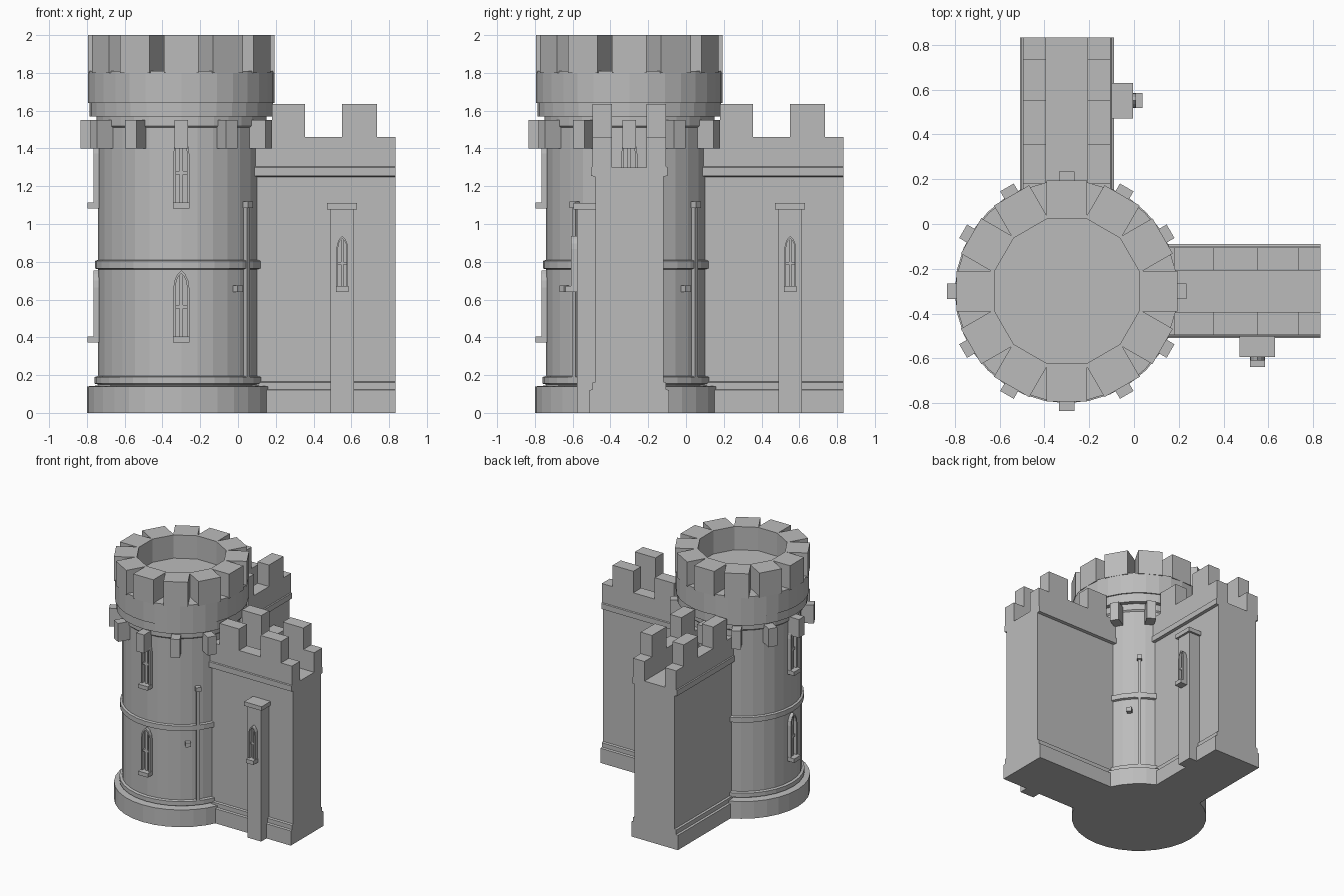
import bpy, bmesh
from math import pi, radians, cos, sin
from mathutils import Matrix, Vector

if "Cube" in bpy.data.objects:
    bpy.data.objects.remove(bpy.data.objects["Cube"], do_unlink=True)

stone = bpy.data.materials.new("grey stone")
stone.use_nodes = True
GREY = (0.5, 0.5, 0.5, 1)
stone.diffuse_color = GREY
stone.node_tree.nodes["Principled BSDF"].inputs["Base Color"].default_value = GREY

CENTRE = Matrix.Translation((-0.3, -0.3, 0))


def finish(name, bm, angle=0):
    """Turn the part about the tower axis and link it; local +x points outward."""
    bm.transform(CENTRE @ Matrix.Rotation(radians(angle), 4, "Z"))
    bmesh.ops.recalc_face_normals(bm, faces=bm.faces)
    mesh = bpy.data.meshes.new(name)
    bm.to_mesh(mesh)
    bm.free()
    mesh.materials.append(stone)
    bpy.context.collection.objects.link(bpy.data.objects.new(name, mesh))


def add_box(bm, x, y, z):
    verts = bmesh.ops.create_cube(bm, size=1)["verts"]
    for v in verts:
        v.co = [lo + (c + 0.5) * (hi - lo) for c, (lo, hi) in zip(v.co, (x, y, z))]


def box(name, x, y, z, angle=0):
    bm = bmesh.new()
    add_box(bm, x, y, z)
    finish(name, bm, angle)


def lathe(name, profile, sides=32):
    bm = bmesh.new()
    rings = [[bm.verts.new((r * cos(2 * pi * i / sides), r * sin(2 * pi * i / sides), z))
              for i in range(sides)] for r, z in profile]
    for a, b in zip(rings, rings[1:]):
        for i in range(sides):
            j = (i + 1) % sides
            bm.faces.new((a[i], a[j], b[j], b[i]))
    bm.faces.new(rings[0])
    bm.faces.new(rings[-1])
    finish(name, bm)


def lancet(half, height, z):
    """Pointed arch outline as (y, z) pairs, from lower right to lower left."""
    spring = height - half * 2.2
    right = [(half, 0), (half, spring), (half * 0.87, spring + half * 0.9),
             (half * 0.5, spring + half * 1.7)]
    pts = right + [(0, height)] + [(-y, h) for y, h in reversed(right)]
    return [(y, z + h) for y, h in pts]


def window(name, wall, y, z, half, height, angle, sill_out, frame_out):
    # Arched frame
    bm = bmesh.new()
    t = half * 0.3
    loops = []
    for x in (wall - 0.03, wall + frame_out):
        for pts in (lancet(half, height, z), lancet(half - t, height - t * 1.4, z)):
            loops.append([bm.verts.new((x, y + a, h)) for a, h in pts])
    for p, q in ((0, 2), (2, 3), (3, 1)):
        for i in range(len(loops[0]) - 1):
            bm.faces.new((loops[p][i], loops[p][i + 1], loops[q][i + 1], loops[q][i]))
    # Mullion and crossbar
    bar = half * 0.22
    out = wall + frame_out * 0.6
    mid = z + height * 0.45
    add_box(bm, (wall - 0.03, out), (y - bar, y + bar), (z, z + height - t))
    add_box(bm, (wall - 0.03, out), (y - half * 0.72, y + half * 0.72), (mid - bar, mid + bar))
    # Sill
    edge = half + 0.002
    add_box(bm, (wall - 0.03, wall + sill_out), (y - edge, y + edge), (z - 0.032, z))
    finish(name, bm, angle)


# Round tower: plinth, string courses, collar and crown
lathe("tower", [(0.5, 0), (0.5, 0.14), (0.44, 0.145), (0.44, 0.15), (0.46, 0.155),
                (0.46, 0.19), (0.44, 0.195), (0.44, 0.76), (0.457, 0.765),
                (0.457, 0.805), (0.44, 0.81), (0.44, 1.51), (0.45, 1.52), (0.45, 1.57),
                (0.485, 1.57), (0.485, 1.64), (0.494, 1.64), (0.494, 1.81)])

# Crown merlons and the corbels under them
for k in range(12):
    box("tower_merlon", (0.324, 0.494), (-0.091, 0.091), (1.8, 2), k * 30)
    box("corbel", (0.4, 0.535), (-0.035, 0.035), (1.4, 1.55), k * 30)

# Tower windows, two storeys
for angle in (0, 90, 180, 270):
    for z in (0.405, 1.115):
        window("tower_window", 0.44, 0, z, 0.042, 0.35, angle, 0.058, 0.026)

# Half section of the curtain wall, mirrored to a full one
half = [(0.21, 0), (0.21, 0.12), (0.195, 0.125), (0.195, 0.16), (0.18, 0.165),
        (0.18, 1.25), (0.202, 1.255), (0.202, 1.3), (0.195, 1.305), (0.195, 1.46),
        (0.092, 1.46), (0.092, 1.3)]
section = half + [(-y, z) for y, z in reversed(half)]

for angle in (0, 90):
    # Curtain wall with sunken walkway
    bm = bmesh.new()
    face = bm.faces.new([bm.verts.new((0.3, y, z)) for y, z in section])
    moved = bmesh.ops.extrude_face_region(bm, geom=[face], use_keep_orig=True)["geom"]
    bmesh.ops.translate(bm, vec=Vector((0.834, 0, 0)),
                        verts=[g for g in moved if isinstance(g, bmesh.types.BMVert)])
    finish("curtain_wall", bm, angle)

    for x in ((0.48, 0.656), (0.85, 1.036)):
        for y in ((-0.195, -0.092), (0.092, 0.195)):
            box("wall_merlon", x, y, (1.455, 1.635), angle)

    # Buttress with cap and window
    box("buttress", (0.79, 0.914), (-0.278, -0.15), (0, 1.085), angle)
    box("buttress_cap", (0.772, 0.93), (-0.295, -0.15), (1.078, 1.112), angle)
    # The window faces sideways, so it is placed by a quarter turn
    window("buttress_window", 0.278, 0.852, 0.672, 0.031, 0.265, angle - 90, 0.06, 0.032)

    # Downpipe, its hopper and a small vent
    box("downpipe", (0.42, 0.462), (-0.012, 0.012), (0.19, 1.1), angle - 39.5)
    box("hopper", (0.42, 0.475), (-0.02, 0.02), (1.085, 1.12), angle - 39.5)
    box("vent", (0.42, 0.475), (-0.019, 0.019), (0.64, 0.675), angle - 49)
